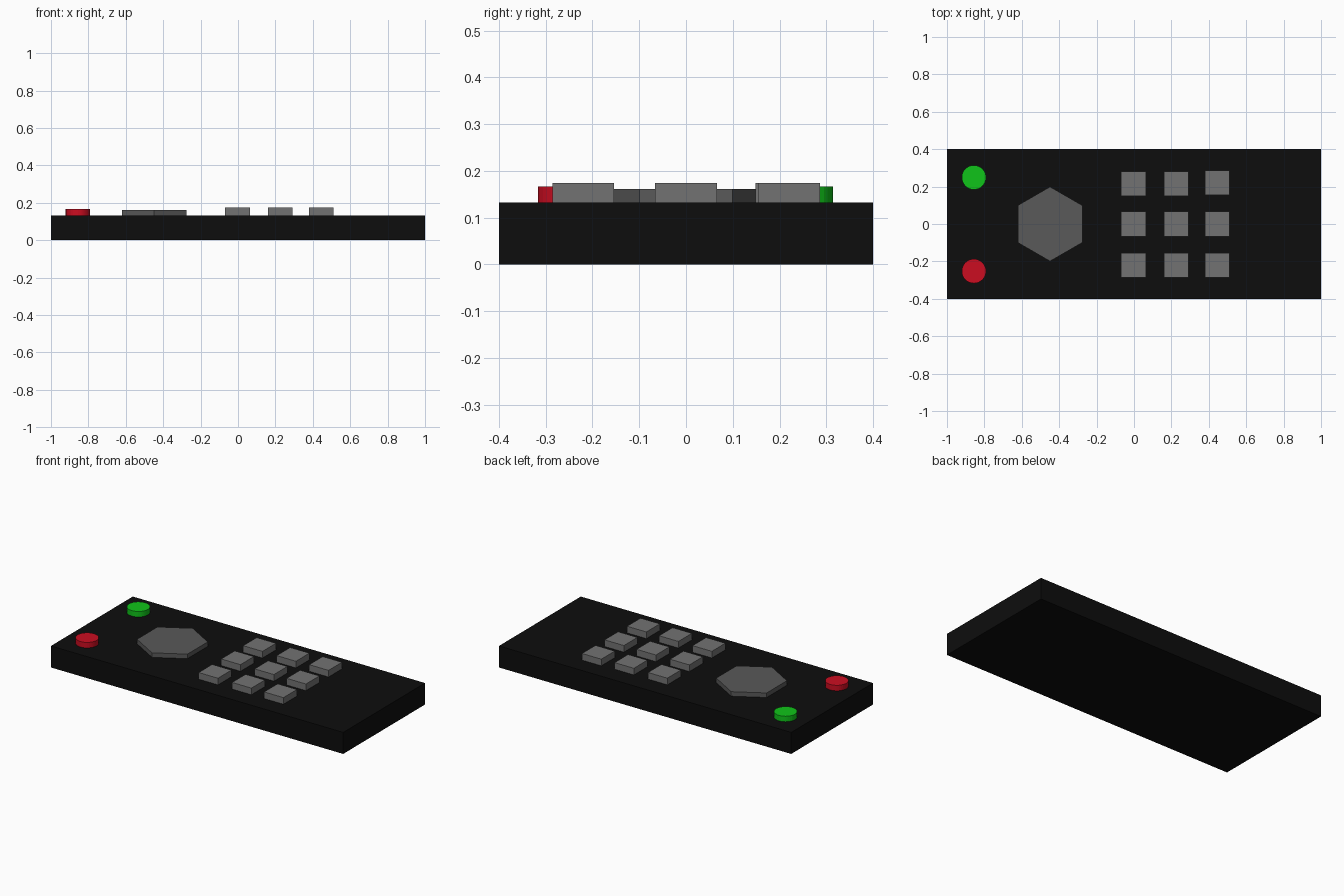
import bpy
import math

if "Cube" in bpy.data.objects:
    bpy.data.objects.remove(bpy.data.objects["Cube"])

BODY_TOP = 0.133
SINK = 0.02  # how far the buttons reach into the body


def material(name, rgb):
    mat = bpy.data.materials.new(name)
    mat.diffuse_color = (*rgb, 1.0)
    mat.use_nodes = True
    mat.node_tree.nodes["Principled BSDF"].inputs["Base Color"].default_value = mat.diffuse_color
    return mat


def finish(name, mat):
    obj = bpy.context.object
    obj.name = name
    obj.data.materials.append(mat)
    return obj


def box(name, x, y, z0, z1, sx, sy, mat):
    bpy.ops.mesh.primitive_cube_add(size=1, location=(x, y, (z0 + z1) / 2))
    bpy.context.object.scale = (sx, sy, z1 - z0)
    bpy.ops.object.transform_apply(location=False, rotation=False, scale=True)
    return finish(name, mat)


def disc(name, x, y, z1, radius, sides, mat):
    z0 = BODY_TOP - SINK
    bpy.ops.mesh.primitive_cylinder_add(
        vertices=sides, radius=radius, depth=z1 - z0, location=(x, y, (z0 + z1) / 2))
    return finish(name, mat)


black = material("black_plastic", (0.004, 0.004, 0.004))
grey = material("key_grey", (0.17, 0.17, 0.17))
dark_grey = material("pad_grey", (0.1, 0.1, 0.1))
red = material("button_red", (0.6, 0.004, 0.015))
green = material("button_green", (0.005, 0.55, 0.01))

# Remote control body
box("body", 0, 0, 0, BODY_TOP, 2.0, 0.8, black)

# Round buttons at the end
disc("green_button", -0.856, 0.249, 0.167, 0.065, 32, green)
disc("red_button", -0.856, -0.252, 0.167, 0.065, 32, red)

# Hexagonal pad, corners pointing along y
disc("hexagon_pad", -0.449, 0, 0.161, 0.199, 6, dark_grey)

# Three by three keypad (last column's end key sits slightly further out)
for col, x in enumerate((-0.003, 0.226, 0.445)):
    for row, y in enumerate((-0.22, 0.0, 0.215)):
        if col == 2 and row == 2:
            y = 0.221
        box(f"key_{col + 1}_{row + 1}", x, y, BODY_TOP - SINK, 0.174, 0.132, 0.132, grey)
